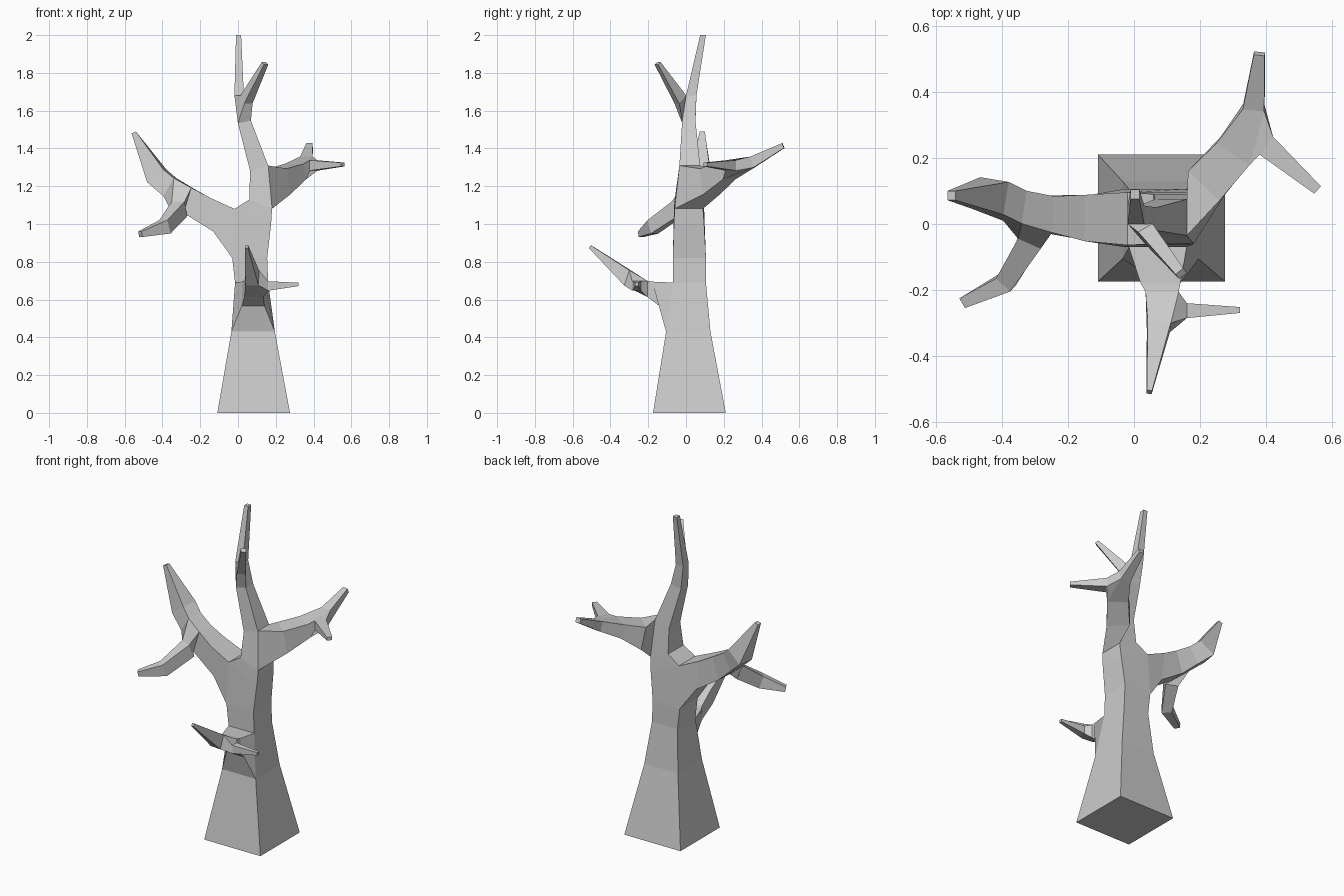
import bpy
import bmesh
from mathutils import Vector

if "Cube" in bpy.data.objects:
    bpy.data.objects.remove(bpy.data.objects["Cube"], do_unlink=True)

bm = bmesh.new()
X, Z = Vector((1, 0, 0)), Vector((0, 0, 1))


def ring(centre, heading, width, height, upright=False):
    """Four corners of a rectangle facing along heading."""
    c, d = Vector(centre), Vector(heading).normalized()
    u = (X - d * d.dot(X)) if upright else d.cross(Z)
    u.normalize()
    v = d.cross(u)
    u, v = u * width / 2, v * height / 2
    return [c - u - v, c + u - v, c + u + v, c - u + v]


def grow(face, *spec, upright=False):
    """Extrude a face to a new ring; return the end face and the four sides."""
    old = list(face.verts)
    pts = ring(*spec, upright=upright)
    turns = [pts[k:] + pts[:k] for k in range(4)]
    best = min(turns, key=lambda t: sum((a.co - b).length_squared for a, b in zip(old, t)))
    new = [bm.verts.new(p) for p in best]
    bm.faces.remove(face)
    sides = [bm.faces.new((old[i], old[(i + 1) % 4], new[(i + 1) % 4], new[i])) for i in range(4)]
    return bm.faces.new(new), sides


def grow_chain(face, specs, upright=False):
    """Extrude through several rings; return the end face and the sides of each step."""
    steps = []
    for spec in specs:
        face, sides = grow(face, *spec, upright=upright)
        steps.append(sides)
    return face, steps


def facing(sides, direction):
    """The side that faces most nearly along a direction."""
    for f in sides:
        f.normal_update()
    return max(sides, key=lambda f: f.normal.dot(Vector(direction)))


# Trunk, from the flared foot to the top fork
foot = [bm.verts.new(p) for p in ring((0.083, 0.018, 0), Z, 0.385, 0.385, True)]
top, trunk = grow_chain(bm.faces.new(foot), [
    ((0.08, 0.012, 0.43), Z, 0.23, 0.235),
    ((0.072, 0.018, 0.69), Z, 0.175, 0.175),
    ((0.062, 0.018, 0.82), Z, 0.185, 0.175),
    ((0.078, 0.016, 1.04), (0.41, 0, 1), 0.21, 0.16),
    ((0.12, 0.015, 1.105), (0.4, 0, 1), 0.13, 0.15),
    ((0.112, 0.02, 1.295), (-0.3, 0, 1), 0.1, 0.11),
    ((0.034, 0.015, 1.54), (-0.2, 0, 1), 0.07, 0.07),
    ((0.006, 0.028, 1.68), Z, 0.05, 0.055),
    ((0.003, 0.09, 2.0), Z, 0.027, 0.03),
], upright=True)
bm.faces.new(foot[::-1])

# Small fork near the top
grow_chain(facing(trunk[7], (0, -1, 0)), [
    ((0.045, -0.03, 1.66), (0.35, -0.6, 0.7), 0.05, 0.06),
    ((0.143, -0.15, 1.85), (0.35, -0.45, 0.8), 0.03, 0.022),
])

# Low front branch and its side twig
_, front = grow_chain(facing(trunk[1], (0, -1, 0)), [
    ((0.08, -0.16, 0.63), (0, -1, -0.3), 0.12, 0.135),
    ((0.085, -0.205, 0.657), (0, -1, 0), 0.1, 0.085),
    ((0.075, -0.31, 0.715), (-0.1, -1, 0.35), 0.07, 0.085),
    ((0.046, -0.508, 0.88), (-0.1, -0.8, 0.6), 0.016, 0.018),
])
grow_chain(facing(front[2], (1, 0, 0)), [
    ((0.16, -0.262, 0.672), (1, 0, 0), 0.045, 0.05),
    ((0.32, -0.26, 0.68), (1, 0, 0), 0.018, 0.018),
])

# Left branch, reaching backward, and its twig
_, left = grow_chain(facing(trunk[5], (1, 0, 0)), [
    ((0.22, 0.125, 1.225), (0.7, 0.75, 0.2), 0.13, 0.14),
    ((0.305, 0.22, 1.278), (0.6, 0.9, 0.3), 0.12, 0.085),
    ((0.362, 0.352, 1.328), (0.1, 1, 0.3), 0.065, 0.06),
    ((0.379, 0.515, 1.415), (0.1, 1, 0.4), 0.033, 0.028),
])
grow_chain(facing(left[2], (1, -0.6, 0)), [
    ((0.4, 0.237, 1.31), (0.8, -0.6, 0), 0.068, 0.055),
    ((0.555, 0.103, 1.315), (0.75, -0.65, 0), 0.03, 0.02),
])

# Right limb with its rising end
_, right = grow_chain(facing(trunk[3], (-1, 0, 0)), [
    ((-0.14, 0.018, 1.05), (-1, 0, -0.1), 0.14, 0.18),
    ((-0.265, 0.03, 1.125), (-1, 0.05, 0.3), 0.11, 0.14),
    ((-0.36, 0.055, 1.195), (-1, 0.15, 0.6), 0.1, 0.11),
    ((-0.43, 0.085, 1.255), (-0.6, 0.1, 0.8), 0.1, 0.11),
    ((-0.552, 0.086, 1.485), (-0.35, 0, 0.9), 0.028, 0.025),
])

# Drooping branch off the right limb
grow_chain(facing(right[2], (0, -1, -0.3)), [
    ((-0.31, -0.045, 1.08), (-0.4, -0.9, -0.4), 0.075, 0.085),
    ((-0.387, -0.175, 0.985), (-0.65, -0.7, -0.35), 0.058, 0.075),
    ((-0.517, -0.238, 0.946), (-0.85, -0.5, -0.2), 0.034, 0.03),
])

bmesh.ops.recalc_face_normals(bm, faces=bm.faces[:])
mesh = bpy.data.meshes.new("bare_tree")
bm.to_mesh(mesh)
bm.free()

# Plain grey bark
bark = bpy.data.materials.new("grey_bark")
bark.use_nodes = True
grey = (0.6, 0.6, 0.6, 1)
bark.diffuse_color = grey
bark.node_tree.nodes["Principled BSDF"].inputs["Base Color"].default_value = grey
mesh.materials.append(bark)

tree = bpy.data.objects.new("bare_tree", mesh)
bpy.context.collection.objects.link(tree)
